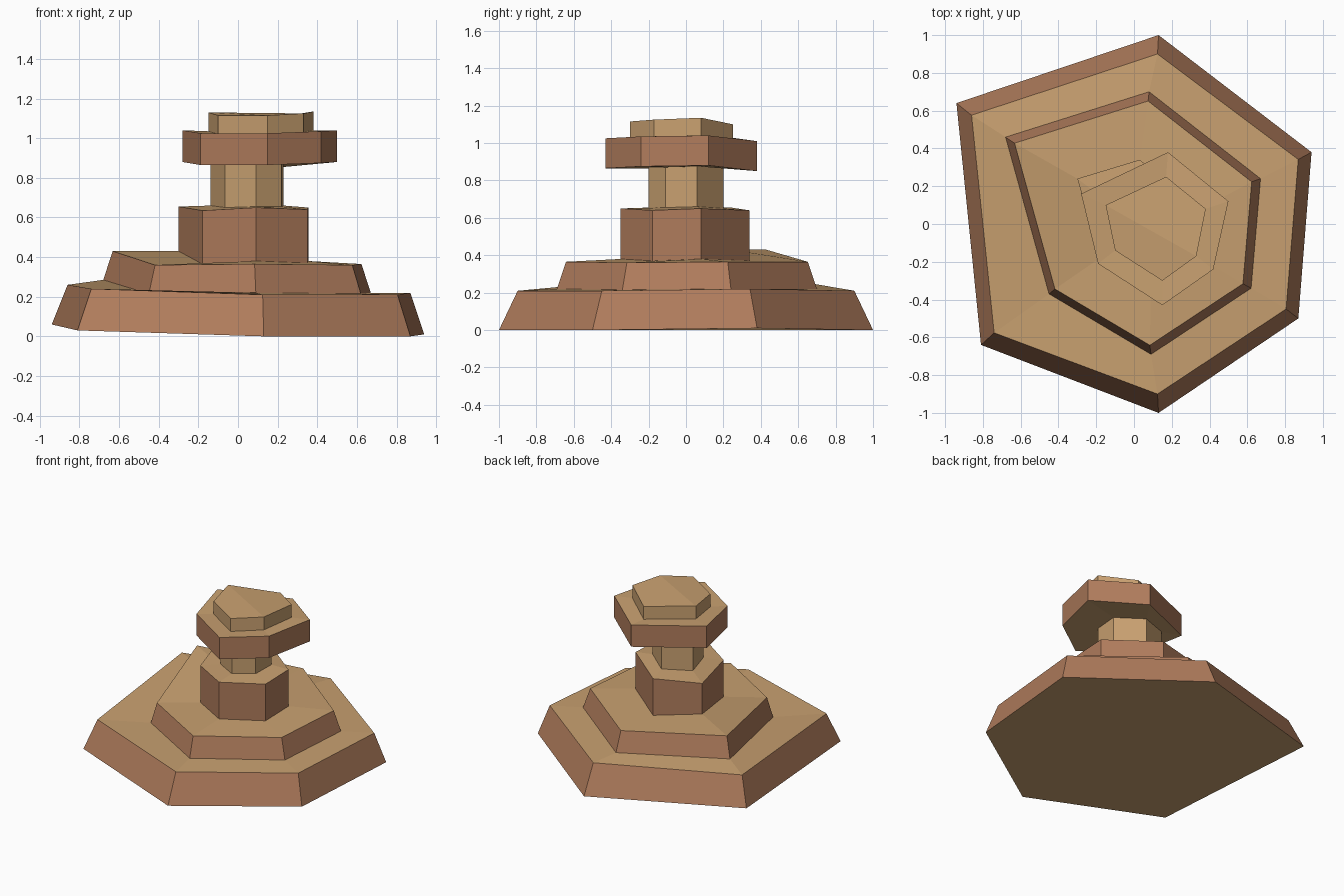
import bpy
import bmesh

cube = bpy.data.objects.get("Cube")
if cube:
    bpy.data.objects.remove(cube, do_unlink=True)


def flat_material(name, color):
    mat = bpy.data.materials.new(name)
    mat.use_nodes = True
    mat.diffuse_color = color
    mat.node_tree.nodes["Principled BSDF"].inputs["Base Color"].default_value = color
    return mat


TAN = flat_material("tan stone", (0.578, 0.352, 0.162, 1))
BROWN = flat_material("brown stone", (0.434, 0.202, 0.107, 1))
BACK_LEFT = 1


def tier(name, wall, corners, height, taper=(1, 1), centre=0, dip=0):
    """Six corners, counterclockwise from the back, raised to a top ring."""
    top = [(centre + (x - centre) * taper[0], y * taper[1], z + height)
           for x, y, z in corners]
    x, y, z = top[BACK_LEFT]
    top[BACK_LEFT] = (x, y, z - dip)
    return dict(name=name, wall=wall, bottom=corners, top=top)


tiers = [
    tier("base_tier", BROWN,
         [(0.13, 1.0, 0), (-0.94, 0.64, 0.06), (-0.81, -0.64, 0.03),
          (0.13, -1.0, 0), (0.87, -0.5, 0), (0.94, 0.38, 0.01)],
         0.21, taper=(0.92, 0.9), centre=0.06, dip=0.01),
    tier("middle_tier", BROWN,
         [(0.08, 0.7, 0.22), (-0.68, 0.46, 0.285), (-0.45, -0.37, 0.215),
          (0.09, -0.69, 0.22), (0.62, -0.34, 0.215), (0.67, 0.24, 0.22)],
         0.145, taper=(0.93, 0.93)),
    tier("upper_block", BROWN,
         [(0.03, 0.34, 0.37), (-0.3, 0.24, 0.43), (-0.18, -0.18, 0.365),
          (0.09, -0.35, 0.38), (0.35, -0.18, 0.37), (0.355, 0.08, 0.38)],
         0.27, dip=0.045),
    tier("column", TAN,
         [(0.06, 0.2, 0.65), (-0.14, 0.12, 0.66), (-0.065, -0.11, 0.65),
          (0.09, -0.2, 0.655), (0.22, -0.11, 0.655), (0.23, 0.06, 0.66)],
         0.215),
    tier("head_slab", BROWN,
         [(0.18, 0.38, 0.85), (-0.28, 0.16, 0.88), (-0.19, -0.21, 0.865),
          (0.15, -0.43, 0.865), (0.42, -0.24, 0.875), (0.5, 0.12, 0.88)],
         0.16),
    tier("cap", TAN,
         [(0.17, 0.25, 1.005), (-0.15, 0.1, 1.035), (-0.1, -0.14, 1.02),
          (0.15, -0.3, 1.02), (0.33, -0.17, 1.03), (0.38, 0.08, 1.04)],
         0.095),
]


def build(part, above, is_base):
    bm = bmesh.new()

    def ring(points):
        return [bm.verts.new(p) for p in points]

    def band(low, high, slot):
        for i in range(len(low)):
            j = (i + 1) % len(low)
            bm.faces.new((low[i], low[j], high[j], high[i])).material_index = slot

    # Outer wall
    bottom, top = ring(part["bottom"]), ring(part["top"])
    band(bottom, top, 1)
    # Ledge reaching the foot of the next tier, or the creased summit
    if above:
        band(top, ring(above["bottom"]), 0)
    else:
        for half in ((1, 2, 3, 4), (4, 5, 0, 1)):
            bm.faces.new([top[i] for i in half])
    # Underside
    if is_base:
        bm.faces.new(bottom[::-1])

    mesh = bpy.data.meshes.new(part["name"])
    bm.to_mesh(mesh)
    bm.free()
    mesh.materials.append(TAN)
    mesh.materials.append(part["wall"])
    obj = bpy.data.objects.new(part["name"], mesh)
    bpy.context.collection.objects.link(obj)


for n, part in enumerate(tiers):
    above = tiers[n + 1] if n + 1 < len(tiers) else None
    build(part, above, n == 0)
